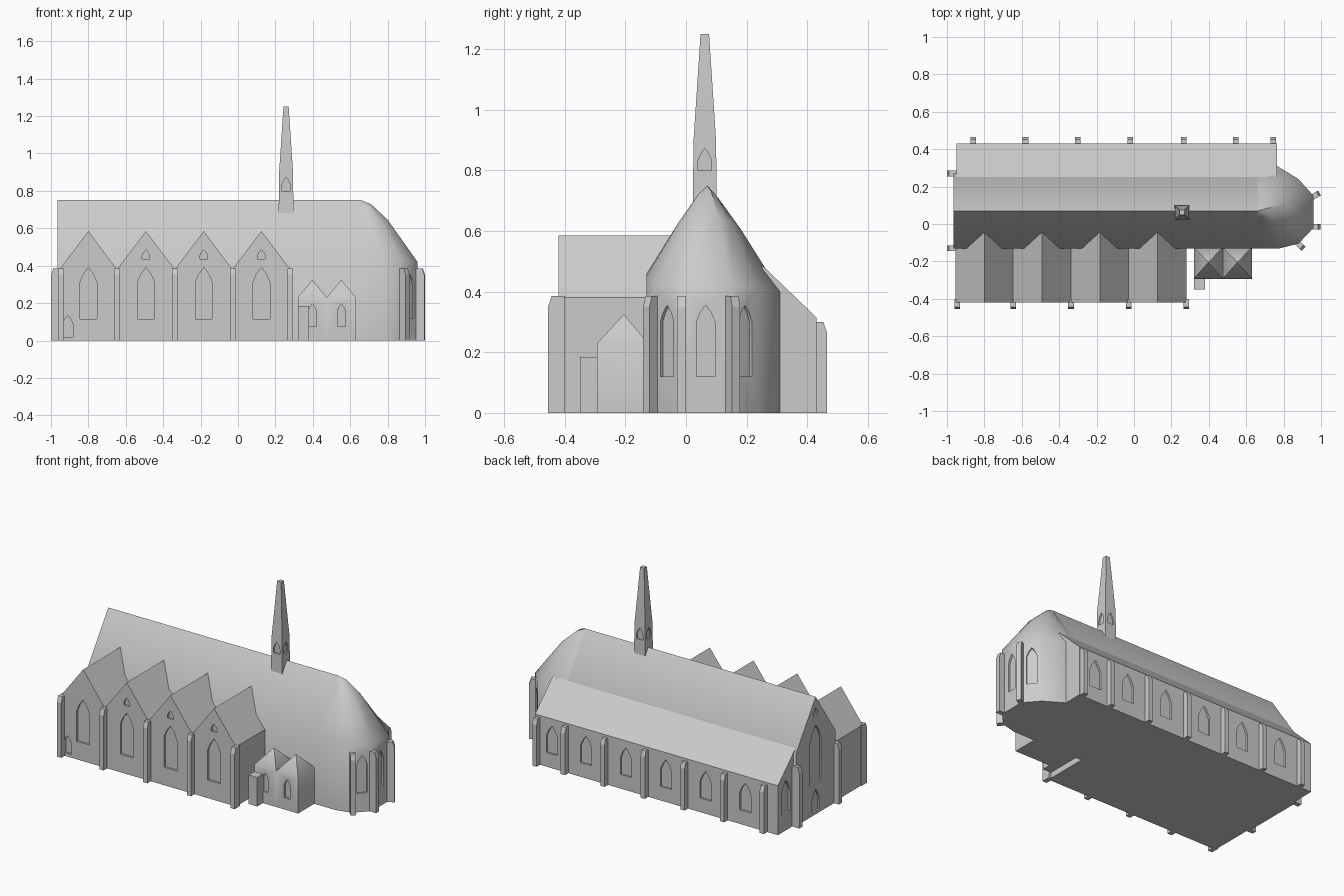
import bpy, bmesh, math
from mathutils import Matrix

if "Cube" in bpy.data.objects:
    bpy.data.objects.remove(bpy.data.objects["Cube"])

stone = bpy.data.materials.new("stone_grey")
stone.diffuse_color = (0.6, 0.6, 0.6, 1)
stone.use_nodes = True
stone.node_tree.nodes["Principled BSDF"].inputs["Base Color"].default_value = stone.diffuse_color


def finish(name, bm, smooth=None):
    bmesh.ops.remove_doubles(bm, verts=bm.verts, dist=1e-5)
    bmesh.ops.recalc_face_normals(bm, faces=bm.faces)
    me = bpy.data.meshes.new(name)
    bm.to_mesh(me)
    bm.free()
    ob = bpy.data.objects.new(name, me)
    bpy.context.collection.objects.link(ob)
    me.materials.append(stone)
    if smooth:
        shade(ob, smooth)
    return ob


def shade(ob, deg):
    bpy.ops.object.select_all(action='DESELECT')
    ob.select_set(True)
    bpy.context.view_layer.objects.active = ob
    bpy.ops.object.shade_smooth_by_angle(angle=math.radians(deg))


def loft(bm, rings):
    """Closed skin through rings of points; first and last ring are capped."""
    vs = [[bm.verts.new(p) for p in r] for r in rings]
    n = len(rings[0])
    for a, b in zip(vs, vs[1:]):
        for i in range(n):
            j = (i + 1) % n
            bm.faces.new((a[i], a[j], b[j], b[i]))
    bm.faces.new(vs[0][::-1])
    bm.faces.new(vs[-1])


def rect(x0, x1, y0, y1, z):
    return [(x0, y0, z), (x1, y0, z), (x1, y1, z), (x0, y1, z)]


def place(x, y, deg):
    """Local +x becomes the outward direction of the wall."""
    return Matrix.Translation((x, y, 0)) @ Matrix.Rotation(math.radians(deg), 4, 'Z')


def buttress(bm, x, y, deg, h, w=0.03, d=0.035):
    prof = [(-0.02, 0), (d, 0), (d, h - 0.035), (d - 0.012, h), (-0.02, h)]
    m = place(x, y, deg)
    loft(bm, [[m @ Matrix.Translation((u, s * w / 2, z)).translation for u, z in prof]
              for s in (-1, 1)])


def cut_windows(ob, windows, depth=0.012, smooth=None):
    """Recess pointed windows (x, y, deg, width, bottom, top) into a wall."""
    bm = bmesh.new()
    for x, y, deg, w, z0, z1 in windows:
        zs = z1 - min(0.9 * w, 0.6 * (z1 - z0))
        zm = zs + 0.55 * (z1 - zs)
        prof = [(-w / 2, z0), (w / 2, z0), (w / 2, zs), (0.3 * w, zm),
                (0, z1), (-0.3 * w, zm), (-w / 2, zs)]
        m = place(x, y, deg)
        loft(bm, [[m @ Matrix.Translation((u, v, z)).translation for v, z in prof]
                  for u in (-depth, 0.03)])
    cutter = finish("window_cutter", bm)
    cutter.hide_render = True
    mod = ob.modifiers.new("windows", 'BOOLEAN')
    mod.operation, mod.solver, mod.object = 'DIFFERENCE', 'EXACT', cutter
    dg = bpy.context.evaluated_depsgraph_get()
    me = bpy.data.meshes.new_from_object(ob.evaluated_get(dg))
    ob.modifiers.clear()
    ob.data = me
    bpy.data.objects.remove(cutter)
    if smooth:
        shade(ob, smooth)


# Nave with steep roof and west gable
bm = bmesh.new()
prof = [(-0.13, 0), (0.27, 0), (0.27, 0.46), (0.07, 0.75), (-0.13, 0.46)]
loft(bm, [[(x, y, z) for y, z in prof] for x in (-0.965, 0.66)])
nave = finish("nave", bm)
cut_windows(nave, [(-0.965, 0.07, 180, 0.11, 0.2, 0.57),
                   (-0.965, 0.07, 180, 0.07, 0.02, 0.16),
                   (-0.965, 0.07, 180, 0.04, 0.63, 0.68)], smooth=40)

# Low north aisle
bm = bmesh.new()
prof = [(0.25, 0), (0.43, 0), (0.43, 0.315), (0.25, 0.488)]
loft(bm, [[(x, y, z) for y, z in prof] for x in (-0.95, 0.765)])
aisle = finish("north_aisle", bm)
north_x = [-0.86, -0.58, -0.30, -0.02, 0.265, 0.545, 0.745]
cut_windows(aisle, [((a + b) / 2, 0.43, 90, 0.08, 0.09, 0.27)
                    for a, b in zip(north_x, north_x[1:])]
            + [(-0.95, 0.35, 180, 0.08, 0.11, 0.32)])

# South aisle with four cross gables
centres = [-0.80, -0.492, -0.183, 0.125]
prof = [(-0.955, 0), (0.28, 0), (0.28, 0.38)]
for c in reversed(centres):
    prof += [(c, 0.585), (c - 0.155, 0.38)]
bm = bmesh.new()
loft(bm, [[(x, y, z) for x, z in prof] for y in (-0.42, -0.04)])
gables = finish("south_gabled_aisle", bm)
cut_windows(gables, [(c, -0.42, -90, 0.09, 0.115, 0.39) for c in centres]
            + [(c, -0.42, -90, 0.04, 0.435, 0.485) for c in centres[1:]]
            + [(-0.91, -0.42, -90, 0.055, 0.02, 0.135)])

# Polygonal chancel with rounded roof
foot = [(0.66, -0.13, 0.46), (0.78, -0.13, 0.45), (0.88, -0.105, 0.425),
        (0.96, -0.02, 0.42), (0.96, 0.15, 0.42), (0.88, 0.24, 0.41),
        (0.765, 0.31, 0.40), (0.66, 0.31, 0.402)]
rings = [[(x, y, 0) for x, y, e in foot]]
for t, bulge in ((1, 0), (0.467, 0.05), (0.167, 0.035), (0, 0)):
    rings.append([(0.66 + (x - 0.66) * t, 0.07 + (y - 0.07) * t,
                   0.75 + (e - 0.75) * t + bulge * (x - 0.66) / 0.3) for x, y, e in foot])
bm = bmesh.new()
loft(bm, rings[:-1])
tip = bm.verts.new((0.66, 0.07, 0.75))
bm.faces.ensure_lookup_table()
cap = bm.faces[-1]
loop = list(cap.verts)
bm.faces.remove(cap)
for i, v in enumerate(loop):
    bm.faces.new((v, loop[(i + 1) % len(loop)], tip))
chancel = finish("chancel", bm)
cut_windows(chancel, [(0.96, 0.065, 0, 0.06, 0.12, 0.355),
                      (0.92, -0.0625, -43.3, 0.06, 0.12, 0.355),
                      (0.92, 0.195, 41.6, 0.06, 0.12, 0.355)], smooth=40)

# Buttresses all round
bm = bmesh.new()
for x in [-0.945, -0.645, -0.337, -0.028, 0.28]:
    buttress(bm, x, -0.42, -90, 0.385)
for x in north_x:
    buttress(bm, x, 0.43, 90, 0.3)
for y in (-0.13, 0.27):
    buttress(bm, -0.965, y, 180, 0.385)
for x, y, deg in ((0.96, -0.015, 0), (0.96, 0.147, 30), (0.88, -0.105, -45)):
    buttress(bm, x, y, deg, 0.385, d=0.037)
finish("buttresses", bm)

# Twin-roofed vestry and its porch block
for i, x0 in enumerate((0.32, 0.475)):
    bm = bmesh.new()
    x1, xc = x0 + 0.155, x0 + 0.0775
    r = [rect(x0, x1, -0.293, -0.125, z) for z in (0, 0.23)]
    loft(bm, r)
    bmesh.ops.poke(bm, faces=[f for f in bm.faces if all(v.co.z > 0.2 for v in f.verts)])
    for v in bm.verts:
        if abs(v.co.x - xc) < 0.01:
            v.co = (xc, -0.205, 0.325)
    ob = finish("vestry_%d" % (i + 1), bm)
    cut_windows(ob, [(xc, -0.293, -90, 0.042, 0.075, 0.195)], smooth=48)
bm = bmesh.new()
loft(bm, [rect(0.32, 0.38, -0.35, -0.28, z) for z in (0, 0.185)])
finish("porch_block", bm)

# Ridge spire with four louvre openings
sx, sy = 0.257, 0.062
bm = bmesh.new()
loft(bm, [rect(sx - h, sx + h, sy - h, sy + h, z)
          for h, z in ((0.04, 0.66), (0.037, 0.9), (0.014, 1.25))])
spire = finish("spire", bm)
cut_windows(spire, [(sx + 0.038 * math.cos(math.radians(a)), sy + 0.038 * math.sin(math.radians(a)),
                     a, 0.044, 0.8, 0.872) for a in (0, 90, 180, 270)], depth=0.009, smooth=30)
